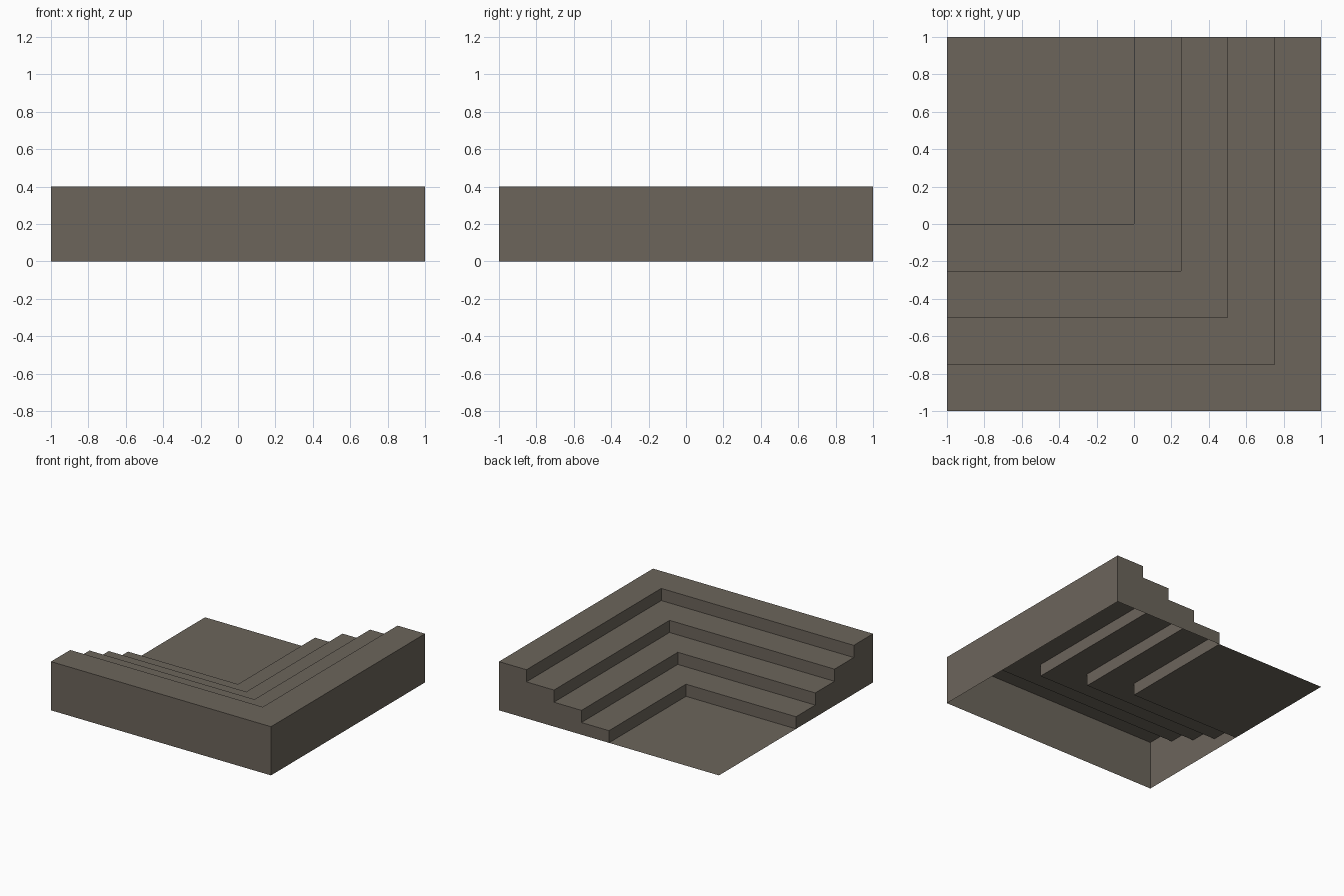
import bpy

if "Cube" in bpy.data.objects:
    bpy.data.objects.remove(bpy.data.objects["Cube"])

N = 4          # number of steps
RUN = 0.25     # tread depth
RISE = 0.1     # riser height
H = N * RISE

stone = bpy.data.materials.new("warm grey stone")
stone.diffuse_color = (0.150, 0.130, 0.105, 1.0)
stone.use_nodes = True
stone.node_tree.nodes["Principled BSDF"].inputs["Base Color"].default_value = stone.diffuse_color


def part(name, faces):
    """Make one object from a list of polygons (each a list of points)."""
    verts, polys = [], []
    for f in faces:
        polys.append(list(range(len(verts), len(verts) + len(f))))
        verts += f
    me = bpy.data.meshes.new(name)
    me.from_pydata(verts, [], polys)
    me.materials.append(stone)
    ob = bpy.data.objects.new(name, me)
    bpy.context.collection.objects.link(ob)
    return ob


# lowest square landing, on the ground
part("landing", [[(-1, 0, 0), (0, 0, 0), (0, 1, 0), (-1, 1, 0)]])

# L-shaped steps wrapping the landing: two risers and one tread each
for i in range(N):
    a, b = i * RUN, (i + 1) * RUN
    z0, z1 = i * RISE, (i + 1) * RISE
    part(f"step_{i + 1}", [
        [(a, 1, z0), (a, -a, z0), (a, -a, z1), (a, 1, z1)],
        [(a, -a, z0), (-1, -a, z0), (-1, -a, z1), (a, -a, z1)],
        [(-1, -b, z1), (b, -b, z1), (b, 1, z1),
         (a, 1, z1), (a, -a, z1), (-1, -a, z1)],
    ])

# plain outer walls (the underside stays open)
part("front_wall", [[(-1, -1, 0), (1, -1, 0), (1, -1, H), (-1, -1, H)]])
part("right_wall", [[(1, -1, 0), (1, 1, 0), (1, 1, H), (1, -1, H)]])

# stepped end walls share one stair profile (distance, height)
profile = [(0, 0), (1, 0)]
for i in reversed(range(N)):
    profile += [((i + 1) * RUN, (i + 1) * RISE), (i * RUN, (i + 1) * RISE)]
part("left_end_wall", [[(-1, -s, z) for s, z in profile]])
part("back_end_wall", [[(s, 1, z) for s, z in reversed(profile)]])
